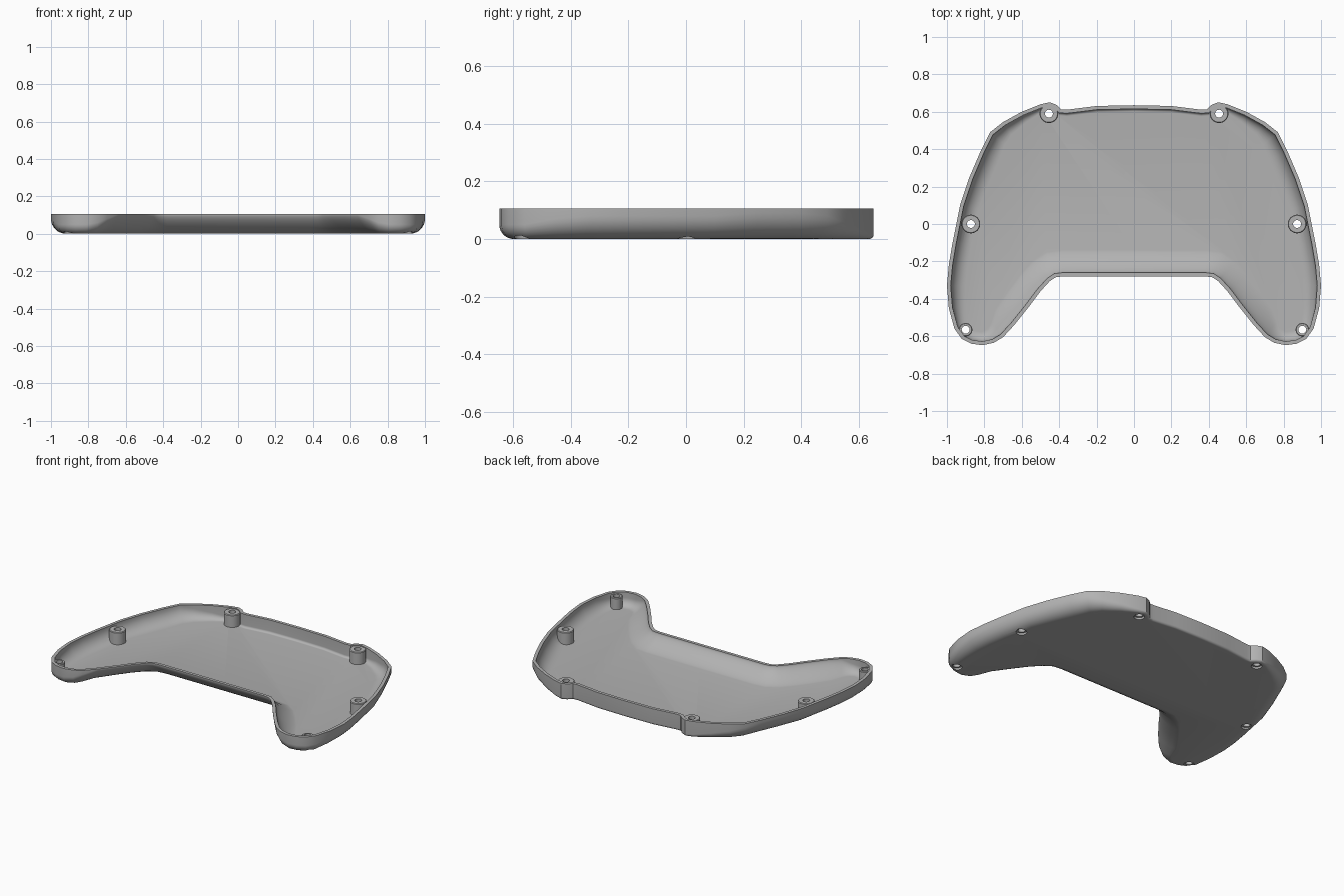
import bpy, bmesh, math
from mathutils import Vector

if "Cube" in bpy.data.objects:
    bpy.data.objects.remove(bpy.data.objects["Cube"], do_unlink=True)

HEIGHT, FLOOR, WALL, STEPS = 0.106, 0.02, 0.02, 8

grey = bpy.data.materials.new("plain grey")
grey.use_nodes = True
colour = (0.45, 0.45, 0.45, 1)
grey.diffuse_color = colour
grey.node_tree.nodes["Principled BSDF"].inputs["Base Color"].default_value = colour

# Half outline from back middle to front middle: x, y, edge rounding, roundness
HALF = [
    (0, .635, .015, 2), (.2, .631, .015, 2), (.36, .611, .015, 2),
    (.39, .613, .015, 2), (.415, .637, .015, 2), (.45, .651, .015, 2),
    (.5, .64, .02, 2), (.6, .6, .04, 2), (.7, .545, .06, 2),
    (.77, .49, .08, 2), (.82, .39, .09, 2), (.88, .25, .09, 2),
    (.93, .1, .08, 2), (.97, -.1, .08, 2), (.99, -.22, .08, 2),
    (1, -.33, .08, 2), (.99, -.45, .07, 2), (.96, -.56, .05, 2),
    (.92, -.615, .05, 2), (.87, -.64, .05, 2), (.81, -.648, .05, 2),
    (.75, -.635, .06, 1.8), (.7, -.605, .08, 1.6), (.64, -.54, .11, 1.4),
    (.56, -.44, .12, 1.4), (.5, -.36, .12, 1.4), (.45, -.305, .12, 1.4),
    (.42, -.285, .12, 1.4), (.38, -.28, .12, 1.4), (0, -.28, .12, 1.4)]
OUTLINE = HALF + [(-x, y, r, p) for x, y, r, p in HALF[-2:0:-1]]


def make_object(name, bm):
    bmesh.ops.recalc_face_normals(bm, faces=bm.faces)
    mesh = bpy.data.meshes.new(name)
    bm.to_mesh(mesh)
    bm.free()
    mesh.materials.append(grey)
    ob = bpy.data.objects.new(name, mesh)
    bpy.context.collection.objects.link(ob)
    return ob


def inward(i):
    """Mitred inward direction at an outline point."""
    a, b, c = (Vector(OUTLINE[(i + k) % len(OUTLINE)][:2]) for k in (-1, 0, 1))
    d, e = (b - a).normalized(), (c - b).normalized()
    n, m = Vector((d.y, -d.x)), Vector((e.y, -e.x))
    return (n + m) / (1 + n.dot(m))


def rounded_tray(name, inset, bottom, top):
    """Solid with the outline as its top and a rounded lower edge."""
    bm = bmesh.new()
    rings = []
    for s in range(-1, STEPS + 1):
        t = max(s, 0) / STEPS * math.pi / 2
        ring = []
        for i, (x, y, r, p) in enumerate(OUTLINE):
            depth = min(r, HEIGHT) if r < .1 else HEIGHT - .006
            depth = min(depth, HEIGHT - bottom - .004)
            off = inset + r * (1 - math.cos(t) ** (2 / p))
            z = bottom + depth * (1 - math.sin(t) ** (2 / p)) if s >= 0 else top
            q = Vector((x, y)) + inward(i) * off
            ring.append(bm.verts.new((q.x, q.y, z)))
        rings.append(ring)
    for a, b in zip(rings, rings[1:]):
        for i in range(len(a)):
            j = (i + 1) % len(a)
            bm.faces.new((a[i], a[j], b[j], b[i]))
    bm.faces.new(rings[0])
    bm.faces.new(rings[-1])
    return make_object(name, bm)


def turned(name, x, y, profile, sides=32):
    """Closed solid of revolution from (radius, z) pairs."""
    bm = bmesh.new()
    rings = [[bm.verts.new((x + r * math.cos(k * math.tau / sides),
                            y + r * math.sin(k * math.tau / sides), z))
              for k in range(sides)] for r, z in profile]
    for a, b in zip(rings, rings[1:]):
        for k in range(sides):
            j = (k + 1) % sides
            bm.faces.new((a[k], a[j], b[j], b[k]))
    bm.faces.new(rings[0])
    bm.faces.new(rings[-1])
    return make_object(name, bm)


def boolean(ob, other, operation):
    mod = ob.modifiers.new("cut", "BOOLEAN")
    mod.operation, mod.solver, mod.object = operation, "EXACT", other
    bpy.context.view_layer.objects.active = ob
    bpy.ops.object.modifier_apply(modifier=mod.name)


def smooth(ob):
    bpy.ops.object.select_all(action="DESELECT")
    ob.select_set(True)
    bpy.context.view_layer.objects.active = ob
    bpy.ops.object.shade_smooth_by_angle(angle=math.radians(30))


# Hollow shell
shell = rounded_tray("shell", 0, 0, HEIGHT)
body = rounded_tray("body_helper", 0, 0, HEIGHT)
cavity = rounded_tray("cavity_helper", WALL, FLOOR, HEIGHT + .05)
boolean(shell, cavity, "DIFFERENCE")
helpers = [body, cavity]

# Screw posts, trimmed to the shell, with countersunk holes through the floor
POSTS = [("back", .455, .59, .05, .1), ("side", .872, 0, .05, .1),
         ("grip", .9, -.565, .036, .095)]
for place, px, y, radius, top in POSTS:
    for side, sign in (("left", 1), ("right", -1)):
        x = px * sign
        post = turned(f"{side}_{place}_screw_post", x, y,
                      [(radius, .004), (radius, top - .004), (radius - .004, top)])
        hole = turned("hole_helper", x, y, [(.034, -.01), (.03, .012),
                                            (.021, .013), (.021, .2)])
        boolean(post, body, "INTERSECT")
        boolean(post, hole, "DIFFERENCE")
        boolean(shell, hole, "DIFFERENCE")
        smooth(post)
        helpers.append(hole)

smooth(shell)
for ob in helpers:
    bpy.data.objects.remove(ob, do_unlink=True)
